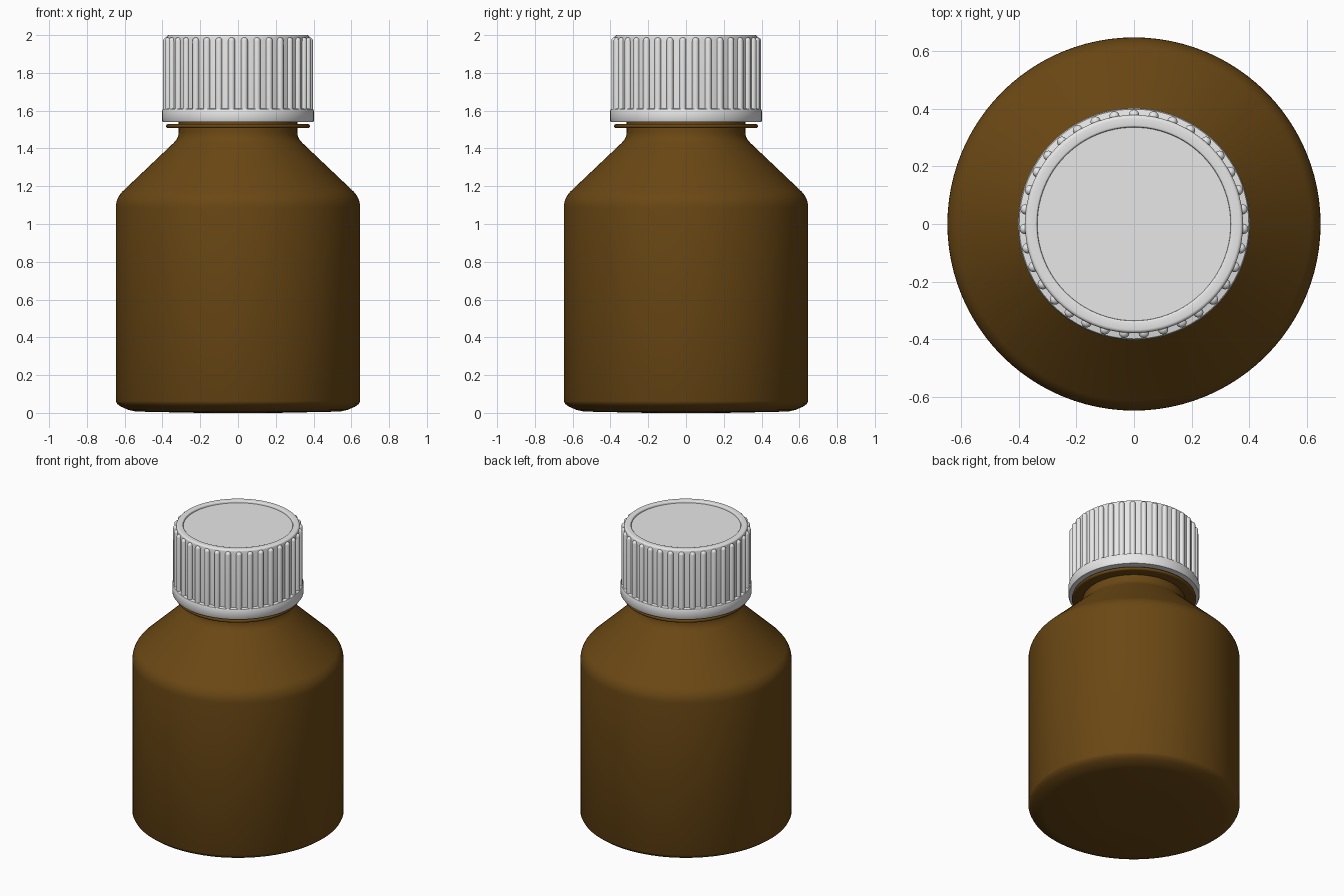
import bpy, bmesh
from math import sin, cos, pi, radians

if "Cube" in bpy.data.objects:
    bpy.data.objects.remove(bpy.data.objects["Cube"])


def material(name, rgb):
    m = bpy.data.materials.new(name)
    m.use_nodes = True
    m.diffuse_color = (*rgb, 1)
    m.node_tree.nodes["Principled BSDF"].inputs["Base Color"].default_value = (*rgb, 1)
    return m


def lathe(bm, profile, segs, cx=0, cy=0):
    """Spin (radius, height) points about a vertical axis."""
    rings = []
    for r, z in profile:
        n = 1 if r == 0 else segs
        rings.append([bm.verts.new((cx + r * cos(2 * pi * i / segs),
                                    cy + r * sin(2 * pi * i / segs), z)) for i in range(n)])
    for a, b in zip(rings, rings[1:]):
        for i in range(segs):
            j = (i + 1) % segs
            quad = [a[i % len(a)], a[j % len(a)], b[j % len(b)], b[i % len(b)]]
            bm.faces.new(list(dict.fromkeys(quad)))


def arc(r, z, size, start, end, steps=6):
    """Profile points on a circle about (r, z), angles in degrees."""
    angles = [radians(start + (end - start) * i / steps) for i in range(steps + 1)]
    return [(r + size * cos(t), z + size * sin(t)) for t in angles]


def finish(name, bm, mat, angle=35):
    bmesh.ops.recalc_face_normals(bm, faces=bm.faces)
    mesh = bpy.data.meshes.new(name)
    bm.to_mesh(mesh)
    bm.free()
    mesh.materials.append(mat)
    ob = bpy.data.objects.new(name, mesh)
    bpy.context.collection.objects.link(ob)
    bpy.ops.object.select_all(action='DESELECT')
    ob.select_set(True)
    bpy.context.view_layer.objects.active = ob
    bpy.ops.object.shade_smooth_by_angle(angle=radians(angle))
    return ob


def turned(name, profile, mat, segs=96):
    bm = bmesh.new()
    lathe(bm, profile, segs)
    return finish(name, bm, mat)


amber = material("amber brown", (0.145, 0.064, 0.007))
white = material("cap white", (0.8, 0.8, 0.8))

# Bottle: base, straight wall, sloping shoulder, neck
base = [(0, 0), (0.2, 0), (0.54, 0.007), (0.58, 0.016), (0.62, 0.033), (0.64, 0.048), (0.647, 0.062)]
shoulder = arc(0.527, 1.087, 0.12, 0, 45)
neck = [(0.34, 1.43), (0.324, 1.449), (0.316, 1.468), (0.314, 1.49), (0.314, 1.88), (0, 1.88)]
turned("bottle_body", base + shoulder + neck, amber)

# Thin collar around the neck
turned("neck_collar", [(0.3, 1.507)] + arc(0.37, 1.518, 0.011, -90, 90) + [(0.3, 1.529)], amber)

# Hollow cap with lower band, raised rim and recessed disc
band = [(0, 1.9), (0.35, 1.9), (0.35, 1.54), (0.398, 1.54), (0.402, 1.546),
        (0.402, 1.598), (0.398, 1.608), (0.378, 1.612)]
rim = arc(0.366, 1.988, 0.012, 0, 90, 4) + arc(0.342, 1.994, 0.006, 90, 180, 3)
turned("cap", band + rim + [(0.335, 1.987), (0, 1.987)], white)

# Round-ended grip ribs around the cap
bm = bmesh.new()
count = 35
for k in range(count):
    a = pi / 2 + 2 * pi * k / count
    profile = [(0.018, 1.6)] + arc(0, 1.97, 0.018, 0, 80, 4) + [(0, 1.988)]
    lathe(bm, profile, 12, 0.379 * cos(a), 0.379 * sin(a))
finish("cap_grip_ribs", bm, white, 50)
